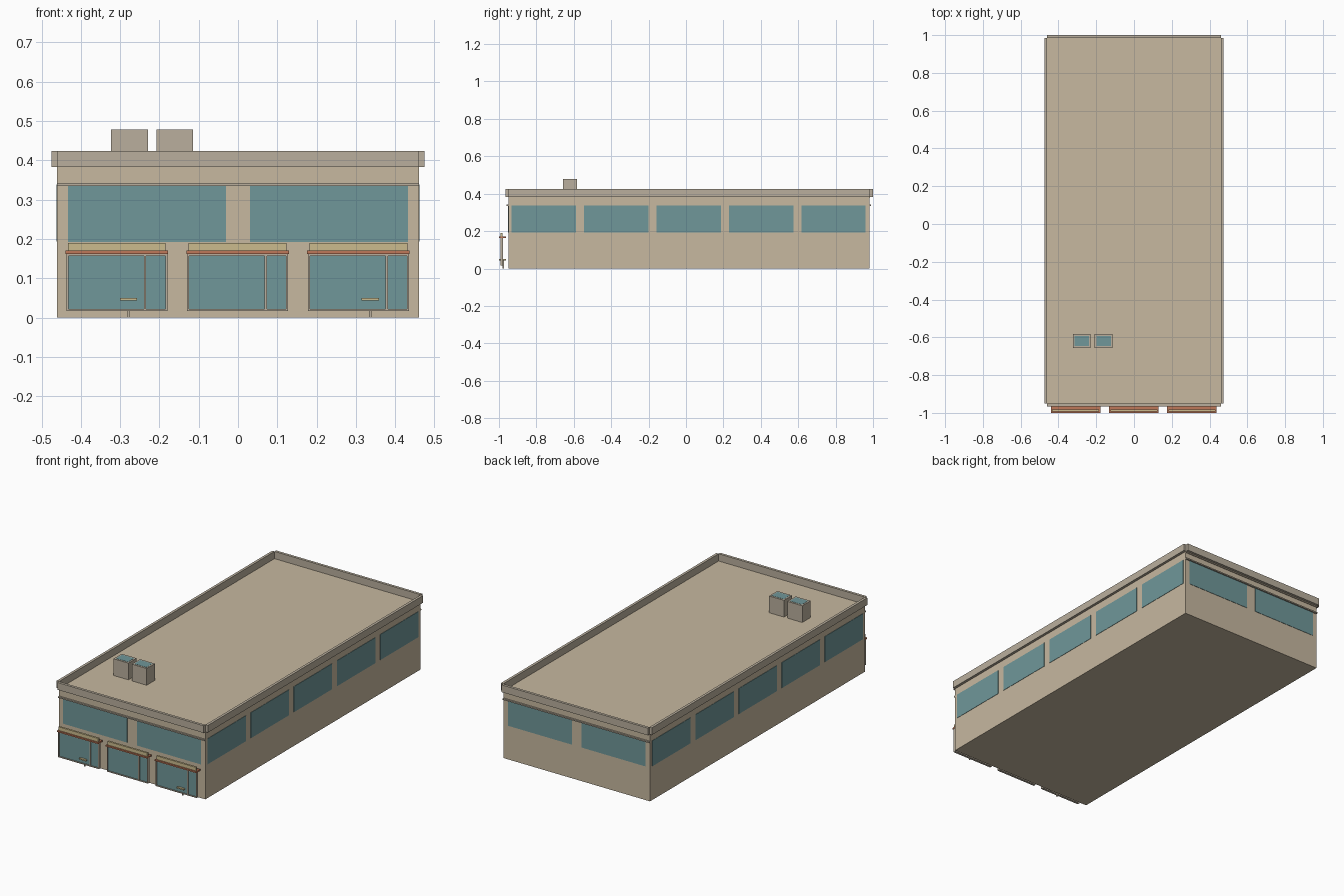
import bpy, bmesh

if "Cube" in bpy.data.objects:
    bpy.data.objects.remove(bpy.data.objects["Cube"])


def material(name, rgb):
    m = bpy.data.materials.new(name)
    m.diffuse_color = (*rgb, 1)
    m.use_nodes = True
    m.node_tree.nodes["Principled BSDF"].inputs["Base Color"].default_value = m.diffuse_color
    return m


WALL = material("tan_wall", (0.57, 0.48, 0.35))
TRIM = material("grey_trim", (0.49, 0.43, 0.34))
GLASS = material("teal_glass", (0.16, 0.31, 0.32))
ORANGE = material("orange_awning", (0.53, 0.19, 0.10))
YELLOW = material("yellow_panel", (0.60, 0.50, 0.27))


def box(name, x, y, z, mat):
    """Box from (min, max) ranges."""
    bm = bmesh.new()
    bmesh.ops.create_cube(bm, size=1)
    for v in bm.verts:
        v.co = [r[0] if c < 0 else r[1] for c, r in zip(v.co, (x, y, z))]
    me = bpy.data.meshes.new(name)
    bm.to_mesh(me)
    bm.free()
    me.materials.append(mat)
    ob = bpy.data.objects.new(name, me)
    bpy.context.collection.objects.link(ob)
    return ob


W, FRONT, BACK, ROOF = 0.46, -0.95, 0.98, 0.383

# Main block
box("building_body", (-W, W), (FRONT, BACK), (0, ROOF), WALL)

# Parapet strips around the roof, notched at the corners
for y in ((-0.965, FRONT), (0.985, 1.0)):
    box("parapet_end", (-W, W), y, (ROOF, 0.424), TRIM)
for x in ((-0.475, -W), (W, 0.475)):
    box("parapet_side", x, (FRONT, 0.985), (ROOF, 0.424), TRIM)
box("roof_back_edge", (-W, W), (BACK, 0.985), (ROOF - 0.006, ROOF), WALL)

# Ledges and upper windows on front and back
for y, d in ((FRONT, -1), (BACK, 1)):
    box("ledge", (-W, W), sorted((y, y + d * 0.01)), (0.335, 0.342), TRIM)
    for x in ((-0.433, -0.03), (0.03, 0.433)):
        box("upper_window", x, sorted((y, y + d * 0.002)), (0.192, 0.335), GLASS)

# Side windows, five on each side
for i in range(5):
    y = -0.932 + i * 0.3875
    for x in ((-W - 0.002, -W), (W, W + 0.002)):
        box("side_window", x, (y, y + 0.343), (0.193, 0.338), GLASS)

# Three storefront units standing just ahead of the wall
for i, cx in enumerate((-0.3085, -0.001, 0.3065)):
    L, R = cx - 0.1285, cx + 0.1285
    fy = (-0.993, -0.979)
    for x in ((L, L + 0.005), (cx + 0.069, cx + 0.075), (R - 0.005, R)):
        box("shop_frame_post", x, fy, (0.017, 0.163), TRIM)
    for z in ((0.017, 0.022), (0.157, 0.163)):
        box("shop_frame_rail", (L, R), fy, z, TRIM)
    box("shop_glass", (L + 0.004, R - 0.004), (-0.988, -0.984), (0.02, 0.16), GLASS)
    box("awning", (L - 0.002, R + 0.002), (-1.0, -0.963), (0.162, 0.17), ORANGE)
    box("sign_panel", (L + 0.004, R - 0.004), (-0.993, -0.982), (0.17, 0.19), YELLOW)
    # Small table on a post at the outer units
    if i != 1:
        tx = cx + 0.03
        box("table_top", (tx - 0.022, tx + 0.022), (-1.0, -0.962), (0.043, 0.05), YELLOW)
        box("table_post", (tx - 0.003, tx + 0.003), (-0.98, -0.974), (0, 0.043), TRIM)

# Rooftop units with a glazed top panel
for x in (-0.323, -0.208):
    box("roof_unit", (x, x + 0.094), (-0.657, -0.583), (ROOF - 0.01, 0.478), TRIM)
    box("roof_unit_panel", (x + 0.009, x + 0.085), (-0.647, -0.593), (0.475, 0.479), GLASS)
